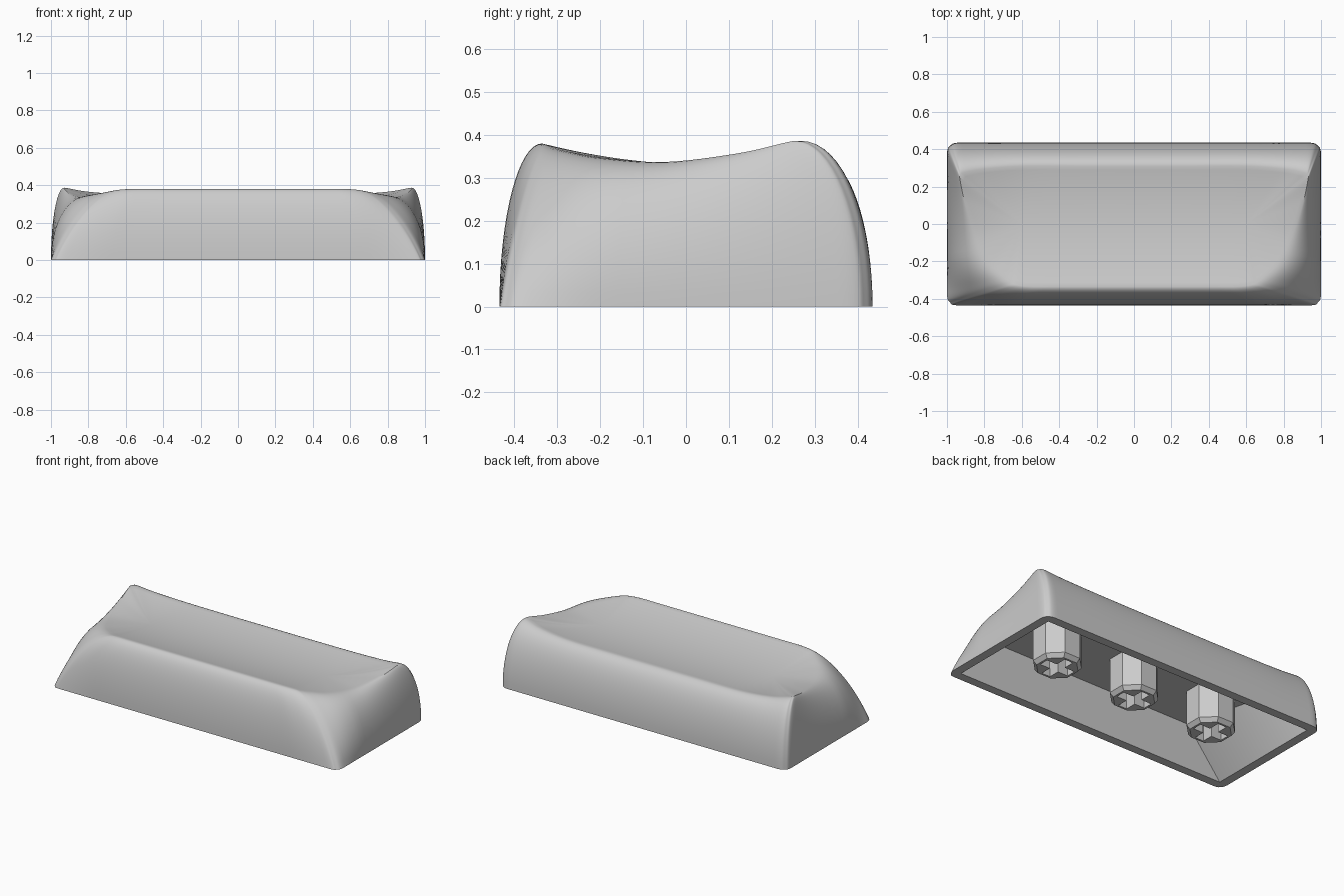
import bpy, bmesh, math
from mathutils import Vector

cube = bpy.data.objects.get("Cube")
if cube:
    bpy.data.objects.remove(cube, do_unlink=True)

grey = bpy.data.materials.new("plain grey")
grey.use_nodes = True
grey.diffuse_color = (0.6, 0.6, 0.6, 1)
grey.node_tree.nodes["Principled BSDF"].inputs["Base Color"].default_value = (0.6, 0.6, 0.6, 1)


def finish(bm, name):
    """Clean the mesh, make the object, smooth it by angle."""
    bmesh.ops.remove_doubles(bm, verts=bm.verts[:], dist=0.0002)
    bmesh.ops.recalc_face_normals(bm, faces=bm.faces[:])
    mesh = bpy.data.meshes.new(name)
    bm.to_mesh(mesh)
    bm.free()
    mesh.materials.append(grey)
    obj = bpy.data.objects.new(name, mesh)
    bpy.context.collection.objects.link(obj)
    return obj


def bridge(bm, lower, upper):
    """Join two loops of equal length with quads."""
    count = len(lower)
    for i in range(count):
        j = (i + 1) % count
        bm.faces.new((lower[i], lower[j], upper[j], upper[i]))


def clamp(value, limit):
    return max(-limit, min(limit, value))


def closed_spline(points, steps):
    """Smooth closed curve through points."""
    result = []
    n = len(points)
    for i in range(n):
        a, b, c, d = (points[(i + k) % n] for k in (-1, 0, 1, 2))
        for s in range(steps):
            t = s / steps
            result.append(b + (c - a) * (t / 2) + (a * 2 - b * 5 + c * 4 - d) * (t * t / 2)
                          + (b * 3 - a - c * 3 + d) * (t ** 3 / 2))
    return result


# Half outline, front centre to back centre: base x, y then rim x, y, z
HALF = [
    (0, -.435, 0, -.335, .38),
    (.45, -.435, .38, -.335, .38),
    (.75, -.435, .54, -.335, .38),
    (.945, -.435, .62, -.327, .377),
    (.983, -.42, .66, -.31, .37),
    (1, -.38, .70, -.28, .362),
    (1, -.25, .78, -.2, .347),
    (1, -.05, .85, -.05, .337),
    (1, .2, .905, .12, .357),
    (1, .375, .93, .235, .383),
    (.983, .418, .928, .26, .386),
    (.94, .435, .91, .275, .384),
    (.8, .435, .8, .295, .365),
    (.6, .435, .6, .31, .352),
    (.3, .435, .3, .31, .35),
    (0, .435, 0, .31, .35),
]
base_pts = [Vector((r[0], r[1], 0)) for r in HALF]
rim_pts = [Vector(r[2:]) for r in HALF]


def mirrored(points):
    return points + [Vector((-p.x, p.y, p.z)) for p in reversed(points[1:-1])]


base = [Vector((clamp(p.x, 1), clamp(p.y, .435), 0)) for p in closed_spline(mirrored(base_pts), 6)]
rim = closed_spline(mirrored(rim_pts), 6)


def scoop(y):
    """Height of the hollowed top along the depth."""
    return .33 + .32 * (y - .06) ** 2


def wall_point(b, r, t):
    """Rounded wall; the far-leaning front corners are flatter."""
    a = t * math.pi / 2
    lean = max(0, min(1, ((r - b).xy.length - .2) / .15))
    off = (1 - math.cos(a)) * (1 - lean / 2) + math.sin(a) * lean / 2
    p = b.lerp(r, off)
    p.z = r.z * math.sin(a)
    return p


def top_point(r, t):
    """Scooped top; the raised rim fades towards the middle."""
    p = r.lerp(Vector((clamp(r.x, .6), 0, 0)), t)
    p.z = scoop(p.y) + (r.z - scoop(r.y)) * (1 - t) ** 2
    return p


# Cap shell: outer walls, scooped top, bottom lip and hollow
bm = bmesh.new()
WALL, TOP = 16, 14
loops = [[wall_point(b, r, k / WALL) for b, r in zip(base, rim)] for k in range(WALL + 1)]
loops += [[top_point(r, .96 * k / TOP) for r in rim] for k in range(1, TOP + 1)]
rings = [[bm.verts.new(p) for p in loop] for loop in loops]
for lower, upper in zip(rings, rings[1:]):
    bridge(bm, lower, upper)
bm.faces.new(rings[-1])

lip = [Vector((clamp(p.x, .945), clamp(p.y, .38), 0)) for p in base]
CEILING = .25
ceiling = []
for p in lip:
    back = (p.y + .38) / .76
    ceiling.append(Vector((p.x * (.71 + .17 * back), -.33 + .64 * back, CEILING)))
lip_ring = [bm.verts.new(p) for p in lip]
ceiling_ring = [bm.verts.new(p) for p in ceiling]
bridge(bm, rings[0], lip_ring)
bridge(bm, lip_ring, ceiling_ring)
bm.faces.new(ceiling_ring)
parts = [finish(bm, "cap_shell")]


# Mounting stems: eight-sided posts with a chamfered foot and a cross socket
def stem(name, x):
    bm = bmesh.new()

    def ring(radius, z):
        angles = [math.pi / 8 + k * math.pi / 4 for k in range(8)]
        return [bm.verts.new((x + radius * math.cos(a), radius * math.sin(a), z)) for a in angles]

    def cross(z, arm=.1, half=.03):
        verts = []
        for k in range(4):
            c, s = round(math.cos(k * math.pi / 2)), round(math.sin(k * math.pi / 2))
            for u, v in ((arm, -half), (arm, half), (half, half)):
                verts.append(bm.verts.new((x + u * c - v * s, u * s + v * c, z)))
        return verts

    foot, shoulder, head = ring(.122, .01), ring(.142, .035), ring(.142, CEILING + .01)
    bridge(bm, foot, shoulder)
    bridge(bm, shoulder, head)
    bm.faces.new(head)
    mouth, socket = cross(.01), cross(.2)
    bridge(bm, mouth, socket)
    bm.faces.new(socket)
    edges = []
    for loop in (foot, mouth):
        edges += [bm.edges.get((loop[i - 1], loop[i])) for i in range(len(loop))]
    bmesh.ops.triangle_fill(bm, edges=edges, use_beauty=True)
    return finish(bm, name)


for name, x in (("right_stem", -.56), ("middle_stem", 0), ("left_stem", .56)):
    parts.append(stem(name, x))

# Smooth shading with sharp edges kept
bpy.ops.object.select_all(action='DESELECT')
for obj in parts:
    obj.select_set(True)
bpy.context.view_layer.objects.active = parts[0]
bpy.ops.object.shade_smooth_by_angle(angle=math.radians(30))
